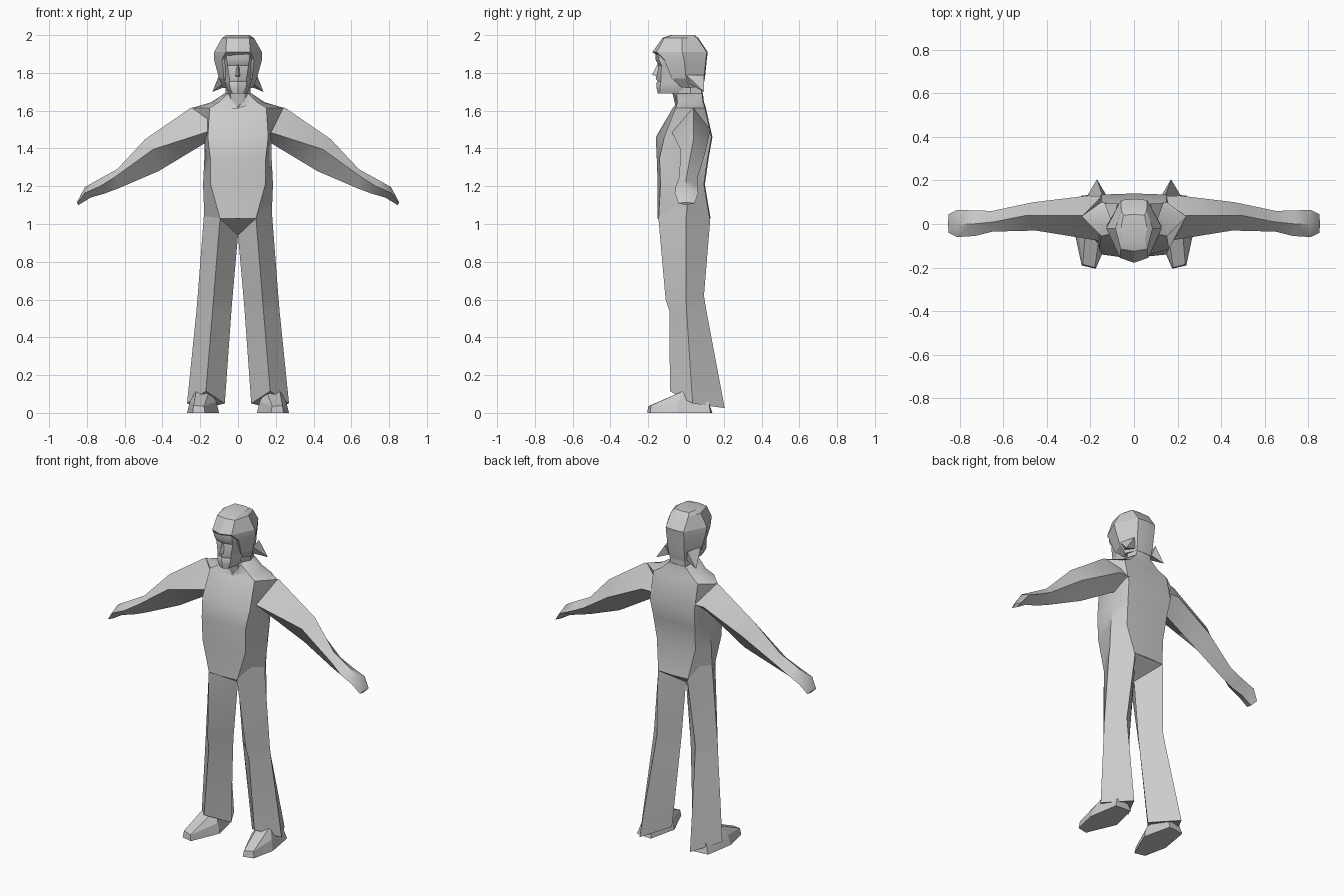
import bpy, bmesh
from mathutils import Vector

grey = bpy.data.materials.new("plain_grey")
grey.diffuse_color = (0.6, 0.6, 0.6, 1)


def finish(name, bm, angle=0.6):
    """Turn a bmesh into a named, shaded object."""
    bmesh.ops.recalc_face_normals(bm, faces=bm.faces)
    me = bpy.data.meshes.new(name)
    bm.to_mesh(me)
    bm.free()
    me.materials.append(grey)
    ob = bpy.data.objects.new(name, me)
    bpy.context.collection.objects.link(ob)
    bpy.ops.object.select_all(action='DESELECT')
    ob.select_set(True)
    bpy.context.view_layer.objects.active = ob
    bpy.ops.object.shade_smooth_by_angle(angle=angle)
    return ob


def loft(name, rings, mirror=1, angle=0.6):
    """Skin a list of rings and cap both ends."""
    bm = bmesh.new()
    vs = [[bm.verts.new((x * mirror, y, z)) for x, y, z in r] for r in rings]
    n = len(vs[0])
    for a, b in zip(vs, vs[1:]):
        for i in range(n):
            j = (i + 1) % n
            bm.faces.new((a[i], a[j], b[j], b[i]))
    bm.faces.new(vs[0])
    bm.faces.new(vs[-1])
    return finish(name, bm, angle)


def solid(name, points, mirror=1, angle=0.3):
    """Convex solid around a few points."""
    bm = bmesh.new()
    for x, y, z in points:
        bm.verts.new((x * mirror, y, z))
    bmesh.ops.convex_hull(bm, input=bm.verts)
    return finish(name, bm, angle)


def body_ring(z, yc, xf, yf, xs, ys, xb, yb, dip=0):
    """Symmetric eight-sided ring: front centre, front, side, back."""
    return [(0, yc, z - dip), (xf, yf, z), (xs, ys, z), (xb, yb, z),
            (0, yb + 0.005, z), (-xb, yb, z), (-xs, ys, z), (-xf, yf, z)]


# Torso with sloping shoulders and a dipped collar
loft("torso", [body_ring(*r) for r in (
    (1.03, -0.15, 0.095, -0.145, 0.178, 0.0, 0.10, 0.125),
    (1.21, -0.15, 0.145, -0.135, 0.185, 0.02, 0.13, 0.095),
    (1.35, -0.155, 0.147, -0.14, 0.178, 0.03, 0.14, 0.115),
    (1.46, -0.16, 0.16, -0.115, 0.178, 0.03, 0.15, 0.135),
    (1.615, -0.07, 0.15, -0.055, 0.24, 0.035, 0.15, 0.10),
    (1.645, -0.06, 0.10, -0.045, 0.14, 0.035, 0.10, 0.09, 0.03),
    (1.69, -0.055, 0.055, -0.05, 0.075, 0.03, 0.055, 0.085, 0.075))], angle=0.7)

# Crotch wedge between the legs
solid("pelvis", [(-0.095, -0.145, 1.03), (0.095, -0.145, 1.03), (0, 0.0, 0.94),
                 (-0.1, 0.125, 1.03), (0.1, 0.125, 1.03)])

# Neck
loft("neck", [body_ring(*r) for r in (
    (1.60, -0.05, 0.03, -0.045, 0.07, 0.03, 0.05, 0.08),
    (1.77, -0.09, 0.05, -0.07, 0.065, 0.02, 0.05, 0.085))])

# Face with brow, lips and chin
loft("face", [body_ring(*r) for r in (
    (1.69, -0.15, 0.028, -0.138, 0.045, -0.08, 0.04, 0.0),
    (1.715, -0.155, 0.04, -0.138, 0.06, -0.07, 0.05, 0.0),
    (1.745, -0.158, 0.045, -0.135, 0.068, -0.06, 0.05, 0.0),
    (1.755, -0.15, 0.045, -0.133, 0.07, -0.06, 0.05, 0.0),
    (1.77, -0.16, 0.045, -0.133, 0.072, -0.06, 0.05, 0.0),
    (1.84, -0.143, 0.055, -0.13, 0.083, -0.07, 0.05, 0.0),
    (1.87, -0.162, 0.06, -0.145, 0.09, -0.07, 0.05, 0.0),
    (1.92, -0.16, 0.06, -0.14, 0.09, -0.06, 0.05, 0.0))])
solid("nose", [(-0.02, -0.135, 1.775), (0.02, -0.135, 1.775),
               (0, -0.15, 1.85), (0, -0.18, 1.79), (0, -0.12, 1.8)])

# Hair cap
loft("hair", [body_ring(*r) for r in (
    (1.72, -0.02, 0.05, -0.02, 0.08, 0.02, 0.05, 0.085),
    (1.77, -0.07, 0.075, -0.075, 0.10, 0.0, 0.055, 0.095),
    (1.87, -0.12, 0.085, -0.115, 0.127, -0.01, 0.06, 0.105),
    (1.91, -0.178, 0.065, -0.155, 0.127, -0.02, 0.06, 0.11),
    (1.985, -0.125, 0.06, -0.115, 0.085, -0.02, 0.058, 0.06),
    (2.0, -0.08, 0.05, -0.07, 0.06, -0.02, 0.048, 0.04))], angle=0.35)

for side, m in (("right", 1), ("left", -1)):
    # Pointed lock of hair behind the ear
    solid(side + "_hair_lock", [(0.10, 0.0, 1.79), (0.07, 0.0, 1.75), (0.075, 0.095, 1.79),
                                (0.135, 0.095, 1.70), (0.06, 0.08, 1.73)], m)

    # Arm and mitten hand: top, front, bottom, back of each ring
    loft(side + "_arm", [
        [(0.10, 0.03, 1.635), (0.10, -0.10, 1.50), (0.10, 0.03, 1.43), (0.10, 0.125, 1.50)],
        [(0.25, 0.04, 1.615), (0.172, -0.075, 1.485), (0.172, 0.04, 1.43), (0.21, 0.13, 1.50)],
        [(0.49, 0.04, 1.45), (0.45, -0.03, 1.395), (0.42, 0.04, 1.28), (0.46, 0.10, 1.37)],
        [(0.64, 0.01, 1.29), (0.65, -0.035, 1.25), (0.63, 0.01, 1.19), (0.65, 0.06, 1.24)],
        [(0.74, 0.0, 1.235), (0.73, -0.055, 1.20), (0.71, 0.0, 1.16), (0.73, 0.062, 1.20)],
        [(0.81, 0.0, 1.195), (0.81, -0.06, 1.165), (0.78, 0.0, 1.14), (0.81, 0.065, 1.165)],
        [(0.853, 0.0, 1.115), (0.85, -0.04, 1.11), (0.845, 0.0, 1.10), (0.85, 0.045, 1.11)],
    ], m, 0.7)

    # Flared trouser leg, diamond in section: front, outside, back, inside
    loft(side + "_trouser_leg", [
        [(0.10, -0.125, 1.15), (0.178, 0.02, 1.17), (0.10, 0.08, 1.15), (0.02, 0.0, 1.10)],
        [(0.095, -0.146, 1.03), (0.181, 0.0, 1.04), (0.10, 0.128, 1.02), (0.0, 0.0, 0.94)],
        [(0.13, -0.108, 0.60), (0.215, 0.0, 0.60), (0.13, 0.095, 0.62), (0.03, 0.0, 0.60)],
        [(0.135, -0.088, 0.54), (0.22, 0.003, 0.54), (0.135, 0.108, 0.54), (0.035, 0.003, 0.54)],
        [(0.17, -0.085, 0.115), (0.27, 0.035, 0.05), (0.17, 0.205, 0.025), (0.07, 0.035, 0.05)],
    ], m, 0.5)

    # Shoe: sole outline, then the raised upper
    sole = [(0.175, -0.205), (0.24, -0.19), (0.27, -0.05), (0.24, 0.13),
            (0.14, 0.14), (0.10, -0.03)]
    upper = [(0.18, -0.20, 0.035), (0.235, -0.185, 0.04), (0.255, -0.04, 0.06),
             (0.22, 0.0, 0.122), (0.15, 0.0, 0.122), (0.115, -0.03, 0.06),
             (0.22, 0.12, 0.06), (0.15, 0.12, 0.06)]
    solid(side + "_shoe", [(x, y, 0) for x, y in sole] + upper, m)
